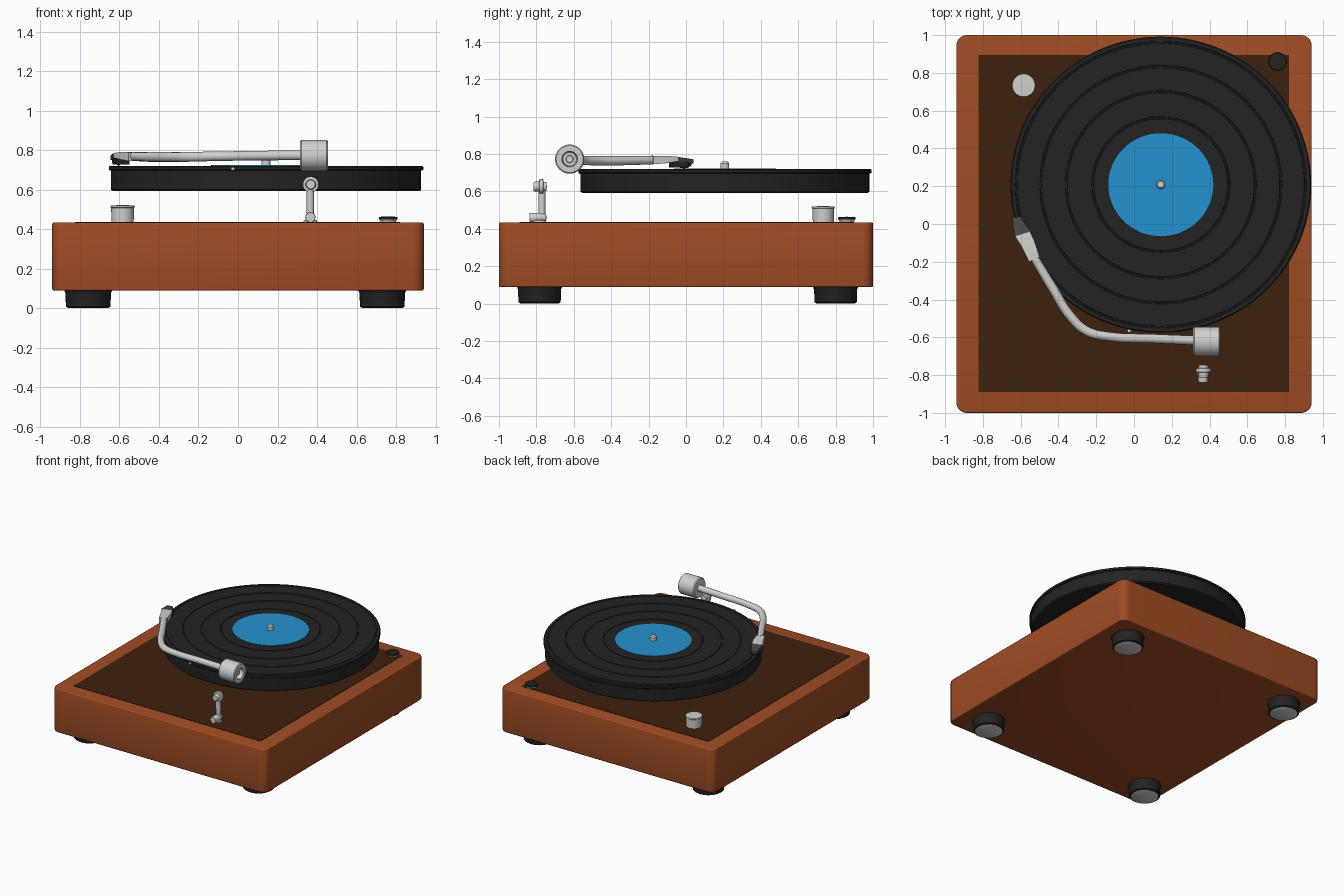
import bpy, bmesh, math
from mathutils import Vector, Matrix

if "Cube" in bpy.data.objects:
    bpy.data.objects.remove(bpy.data.objects["Cube"])


def material(name, r, g, b):
    lin = [((c / 255 + 0.055) / 1.055) ** 2.4 for c in (r, g, b)]
    m = bpy.data.materials.new(name)
    m.diffuse_color = (*lin, 1)
    m.use_nodes = True
    m.node_tree.nodes["Principled BSDF"].inputs["Base Color"].default_value = m.diffuse_color
    return m


WOOD = material("orange_wood", 160, 76, 36)
BROWN = material("dark_brown_panel", 62, 33, 15)
BLACK = material("black_vinyl", 35, 35, 36)
SILVER = material("silver_metal", 208, 208, 205)
BLUE = material("blue_label", 35, 146, 208)
GREY = material("dark_grey_cartridge", 72, 72, 70)


def finish(name, bm, mats, angle=35):
    bmesh.ops.remove_doubles(bm, verts=bm.verts, dist=1e-5)
    bmesh.ops.recalc_face_normals(bm, faces=bm.faces)
    me = bpy.data.meshes.new(name)
    bm.to_mesh(me)
    bm.free()
    for m in mats:
        me.materials.append(m)
    ob = bpy.data.objects.new(name, me)
    bpy.context.collection.objects.link(ob)
    smooth(ob, angle)
    return ob


def smooth(ob, angle=35):
    bpy.ops.object.select_all(action='DESELECT')
    ob.select_set(True)
    bpy.context.view_layer.objects.active = ob
    bpy.ops.object.shade_smooth_by_angle(angle=math.radians(angle))


def lathe(name, profile, loc, mats, axis=(0, 0, 1), seg=48, pick=None, squash=1):
    """Revolve (radius, height) points; pick(i) gives the material of profile step i."""
    bm = bmesh.new()
    rot = Vector((0, 0, 1)).rotation_difference(Vector(axis)).to_matrix().to_4x4()
    mat = Matrix.Translation(loc) @ rot
    rings = []
    for r, h in profile:
        if r == 0:
            rings.append([bm.verts.new(mat @ Vector((0, 0, h)))])
        else:
            rings.append([bm.verts.new(mat @ Vector((
                r * math.cos(2 * math.pi * k / seg),
                squash * r * math.sin(2 * math.pi * k / seg), h))) for k in range(seg)])
    for i, (a, b) in enumerate(zip(rings, rings[1:])):
        for k in range(seg):
            n = (k + 1) % seg
            if len(a) == 1:
                f = bm.faces.new((a[0], b[k], b[n]))
            elif len(b) == 1:
                f = bm.faces.new((a[k], a[n], b[0]))
            else:
                f = bm.faces.new((a[k], a[n], b[n], b[k]))
            f.material_index = pick(i) if pick else 0
    return finish(name, bm, mats)


def box(name, size, loc, mat, corner=0, edge=0):
    bm = bmesh.new()
    bmesh.ops.create_cube(bm, size=1, matrix=Matrix.Translation(loc) @ Matrix.Diagonal((*size, 1)))
    if corner:
        up = [e for e in bm.edges if abs((e.verts[0].co - e.verts[1].co).normalized().z) > 0.9]
        bmesh.ops.bevel(bm, geom=up, offset=corner, segments=8, affect='EDGES', profile=0.5)
    if edge:
        rim = [e for e in bm.edges if len(e.link_faces) == 2 and
               any(abs(f.normal.z) > 0.9 for f in e.link_faces)]
        bmesh.ops.bevel(bm, geom=rim, offset=edge, segments=3, affect='EDGES', profile=0.5)
    return finish(name, bm, [mat])


def loft(name, sections, mat):
    """Join rectangular sections (left xy, right xy, bottom z, top z)."""
    bm = bmesh.new()
    rings = [[bm.verts.new((*p, z)) for p, z in ((l, lo), (r, lo), (r, hi), (l, hi))]
             for l, r, lo, hi in sections]
    for a, b in zip(rings, rings[1:]):
        for k in range(4):
            bm.faces.new((a[k], a[(k + 1) % 4], b[(k + 1) % 4], b[k]))
    bm.faces.new(rings[0])
    bm.faces.new(rings[-1])
    return finish(name, bm, [mat])


# Wooden plinth with brown inset panel
box("plinth", (1.88, 2.0, 0.345), (0, 0, 0.2615), WOOD, 0.055, 0.008)
box("top_panel", (1.645, 1.785, 0.006), (-0.002, 0.003, 0.4335), BROWN)

# Feet, with pale pads underneath
for sx, x in (("left", -0.758), ("right", 0.73)):
    for sy, y in (("front", -0.783), ("back", 0.8)):
        lathe(f"{sy}_{sx}_foot",
              [(0, 0), (0.1, 0), (0.113, 0.008), (0.115, 0.075), (0.122, 0.092), (0, 0.092)],
              (x, y, 0), [BLACK, SILVER], pick=lambda i: 1 if i == 0 else 0)

# Platter, record with shallow grooves, label and spindle
CX, CY = 0.142, 0.208
lathe("platter", [(0, 0.592), (0.775, 0.592), (0.785, 0.6), (0.785, 0.698), (0, 0.698)],
      (CX, CY, 0), [BLACK], seg=96, squash=0.985)
prof = [(0, 0.696), (0.79, 0.696), (0.796, 0.701), (0.796, 0.715), (0.79, 0.72)]
for g in (0.765, 0.635, 0.5, 0.36):
    prof += [(g + 0.006, 0.72), (g + 0.004, 0.716), (g - 0.004, 0.716), (g - 0.006, 0.72)]
lathe("record", prof + [(0, 0.72)], (CX, CY, 0), [BLACK], seg=96, squash=0.985)
lathe("record_label", [(0, 0.719), (0.278, 0.719), (0.278, 0.724), (0, 0.724)],
      (CX, CY, 0), [BLUE], seg=64, squash=0.98)
lathe("spindle", [(0.023, 0.72), (0.023, 0.75), (0.016, 0.759), (0, 0.761)],
      (CX, CY, 0), [SILVER], seg=24)
lathe("speed_marker", [(0, -0.012), (0.01, -0.006), (0.01, 0.006), (0, 0.012)],
      (-0.026, -0.566, 0.705), [SILVER], seg=12)

# Control knob and power button
lathe("control_knob", [(0, 0), (0.056, 0), (0.058, 0.074), (0.062, 0.078), (0.06, 0.086), (0, 0.088)],
      (-0.584, 0.734, 0.434), [SILVER])
lathe("power_button", [(0, 0), (0.038, 0), (0.04, 0.01), (0.048, 0.018), (0.046, 0.028), (0, 0.031)],
      (0.76, 0.86, 0.434), [SILVER, BLACK], pick=lambda i: 1 if i >= 3 else 0)

# Curved tonearm tube
path = [(0.4, -0.62, 0.774, 0.025), (0.1, -0.607, 0.772, 0.024), (-0.14, -0.595, 0.768, 0.024),
        (-0.25, -0.567, 0.766, 0.025), (-0.335, -0.49, 0.765, 0.025),
        (-0.43, -0.34, 0.765, 0.025), (-0.53, -0.175, 0.768, 0.023)]
cu = bpy.data.curves.new("tonearm", 'CURVE')
cu.dimensions, cu.bevel_depth, cu.bevel_resolution = '3D', 1.0, 4
cu.use_fill_caps, cu.resolution_u = True, 8
sp = cu.splines.new('BEZIER')
sp.bezier_points.add(len(path) - 1)
for p, (x, y, z, r) in zip(sp.bezier_points, path):
    p.co, p.radius = (x, y, z), r
    p.handle_left_type = p.handle_right_type = 'AUTO'
cu.materials.append(SILVER)
arm = bpy.data.objects.new("tonearm", cu)
bpy.context.collection.objects.link(arm)
bpy.context.view_layer.objects.active = arm
arm.select_set(True)
bpy.ops.object.convert(target='MESH')
smooth(bpy.context.view_layer.objects.active)

# Counterweight with a recessed outer end
lathe("counterweight",
      [(0, 0), (0.07, 0), (0.078, 0.008), (0.078, 0.136), (0.072, 0.142), (0.042, 0.142),
       (0.036, 0.1), (0.02, 0.1), (0.018, 0.125), (0, 0.125)],
      (0.313, -0.622, 0.773), [SILVER], axis=(1, 0, 0))

# Headshell and cartridge
loft("headshell", [((-0.555, -0.2), (-0.5, -0.175), 0.745, 0.789),
                   ((-0.595, -0.12), (-0.525, -0.095), 0.752, 0.79),
                   ((-0.63, -0.065), (-0.55, -0.04), 0.762, 0.785)], SILVER)
loft("headshell_tip", [((-0.632, -0.067), (-0.548, -0.042), 0.755, 0.784),
                       ((-0.645, 0.035), (-0.6, 0.04), 0.75, 0.772)], GREY)
loft("cartridge", [((-0.615, -0.09), (-0.55, -0.07), 0.728, 0.764),
                   ((-0.634, 0.0), (-0.575, 0.01), 0.726, 0.762),
                   ((-0.638, 0.025), (-0.606, 0.03), 0.74, 0.757)], BLACK)
lathe("stylus", [(0, 0.716), (0.01, 0.73), (0, 0.73)], (-0.605, -0.01, 0), [GREY], seg=8)

# Arm rest: lower barrel, post, upper barrel
lathe("arm_rest_base", [(0, 0), (0.024, 0), (0.026, 0.008), (0.026, 0.075), (0.02, 0.09), (0, 0.092)],
      (0.366, -0.838, 0.46), [SILVER], axis=(0, 1, 0), seg=24)
lathe("arm_rest_foot", [(0.036, 0), (0.032, 0.012), (0, 0.014)], (0.366, -0.785, 0.434), [SILVER], seg=24)
lathe("arm_rest_post", [(0.018, 0), (0.02, 0.15), (0, 0.15)], (0.366, -0.77, 0.47), [SILVER], seg=24)
lathe("arm_rest_head",
      [(0, 0), (0.022, 0), (0.026, 0.008), (0.026, 0.03), (0.04, 0.032), (0.04, 0.052), (0.026, 0.054),
       (0.024, 0.07), (0, 0.072)],
      (0.368, -0.816, 0.626), [SILVER], axis=(0, 1, 0), seg=24)
